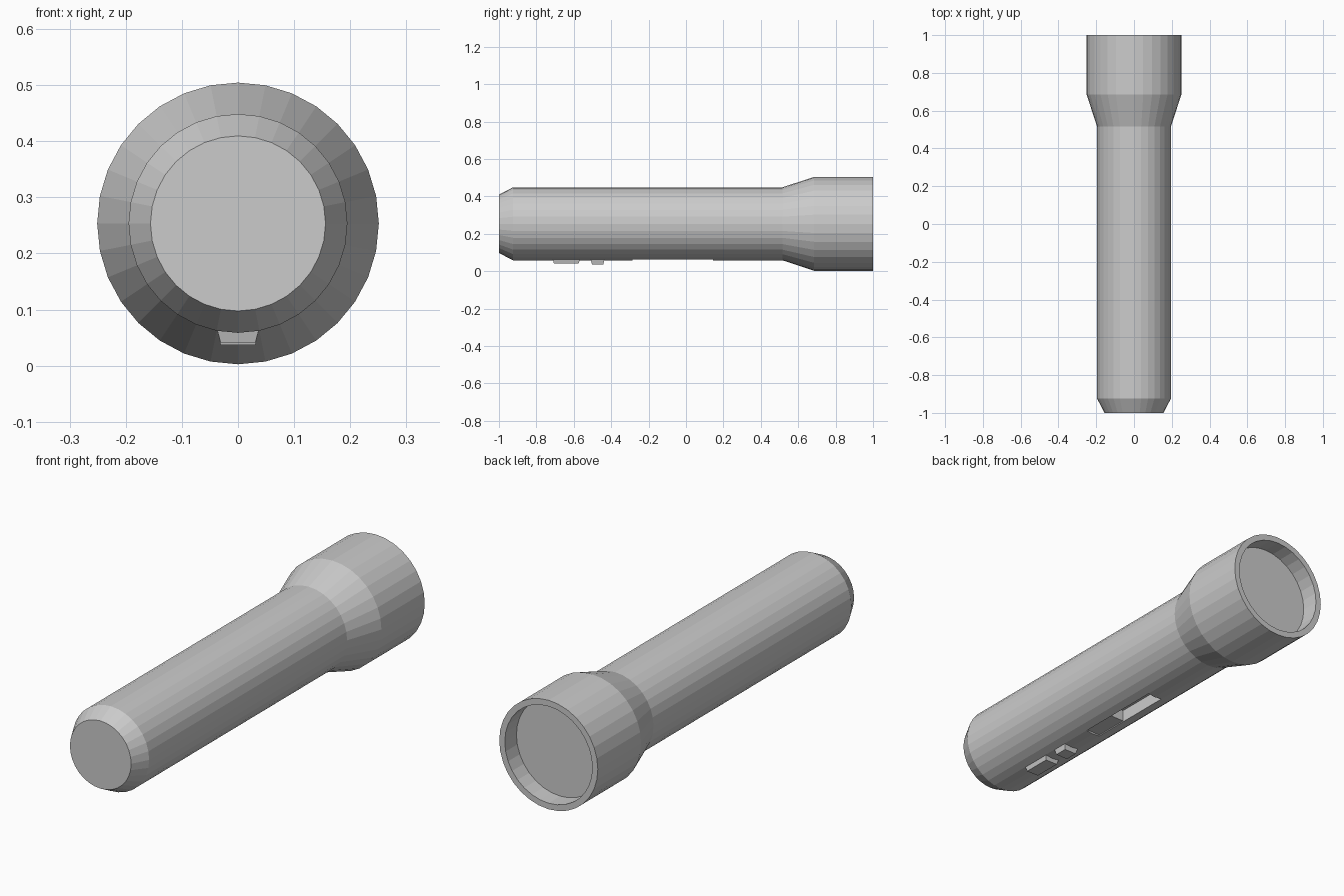
import bpy, bmesh, math

if "Cube" in bpy.data.objects:
    bpy.data.objects.remove(bpy.data.objects["Cube"])

AXIS_Z = 0.2535
SIDES = 32


def make_object(name, bm):
    bmesh.ops.recalc_face_normals(bm, faces=bm.faces)
    mesh = bpy.data.meshes.new(name)
    bm.to_mesh(mesh)
    bm.free()
    obj = bpy.data.objects.new(name, mesh)
    bpy.context.collection.objects.link(obj)
    return obj


def lathe(name, profile):
    """Closed solid turned around the long (y) axis from (y, radius) points."""
    bm = bmesh.new()
    rings = []
    for y, r in profile:
        angles = [2 * math.pi * k / SIDES for k in range(SIDES)]
        rings.append([bm.verts.new((r * math.sin(a), y, AXIS_Z + r * math.cos(a)))
                      for a in angles])
    for a, b in zip(rings, rings[1:]):
        for k in range(SIDES):
            n = (k + 1) % SIDES
            bm.faces.new((a[k], a[n], b[n], b[k]))
    bm.faces.new(rings[0])
    bm.faces.new(rings[-1])
    return make_object(name, bm)


def block(name, y0, y1, half_width, z_top, z_bottom, inset=0.0):
    """Box along y whose underside is inset to give sloped sides."""
    bm = bmesh.new()
    bmesh.ops.create_cube(bm, size=2)
    for v in bm.verts:
        low = v.co.z < 0
        i = inset if low else 0.0
        v.co = (v.co.x * (half_width - i),
                y0 + i if v.co.y < 0 else y1 - i,
                z_bottom if low else z_top)
    return make_object(name, bm)


# Barrel, flared head, rim and recessed lens
torch_body = lathe("torch_body", [
    (-1.0, 0.156), (-0.925, 0.195), (0.515, 0.195), (0.685, 0.251),
    (1.0, 0.251), (1.0, 0.223), (0.915, 0.223)])

# Switch slot cut into the underside
cutter = block("slot_cutter", -0.285, 0.145, 0.037, 0.12, 0.0)
cutter.hide_render = True
cutter.hide_set(True)
cut = torch_body.modifiers.new("slot", 'BOOLEAN')
cut.operation = 'DIFFERENCE'
cut.solver = 'EXACT'
cut.object = cutter

# Slider sitting in the rear part of the slot
block("slide_switch", -0.285, -0.12, 0.037, 0.12, 0.067)

# Raised buttons behind the slot
block("long_button", -0.715, -0.565, 0.040, 0.075, 0.041, 0.009)
block("short_button", -0.512, -0.433, 0.040, 0.075, 0.037, 0.009)
